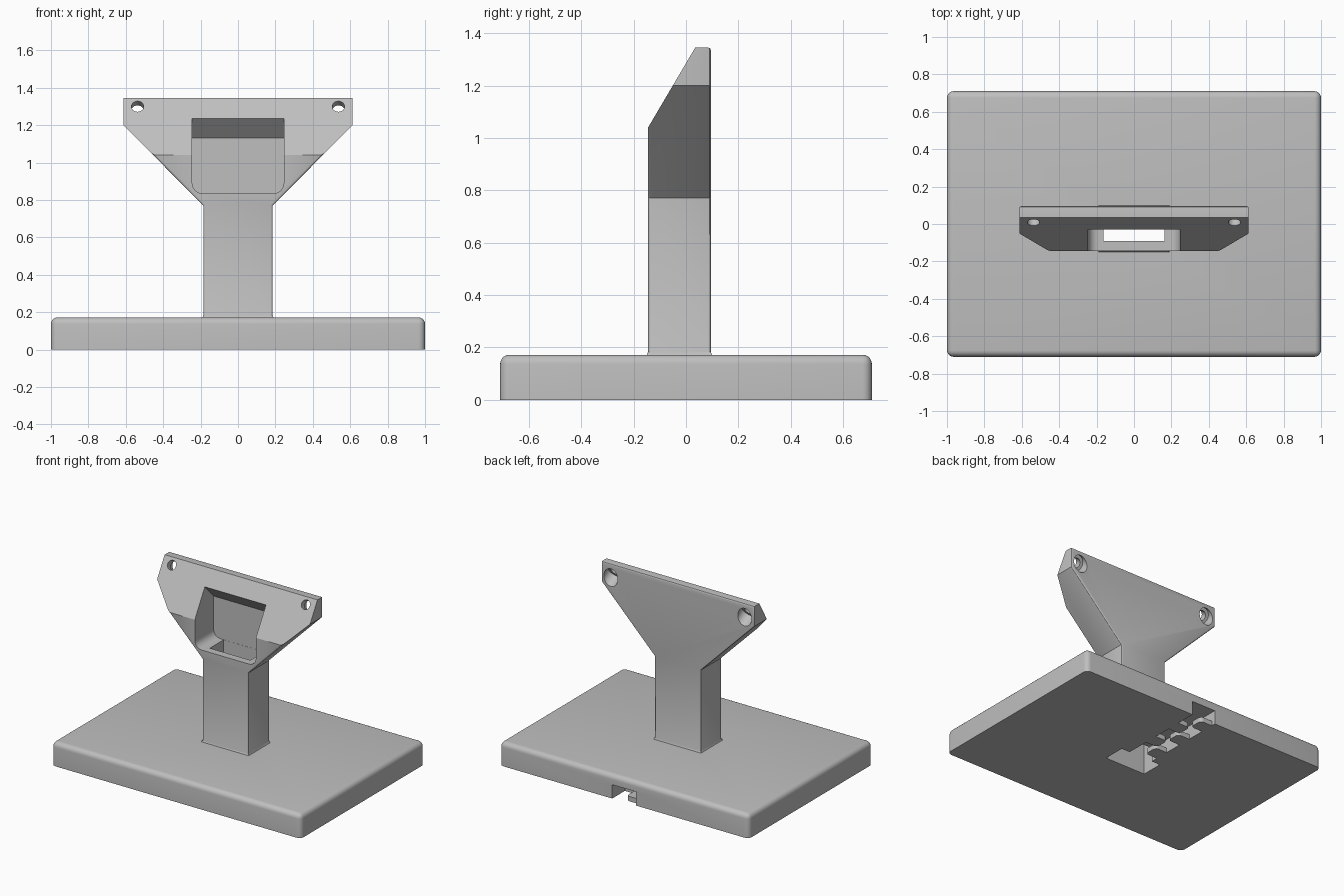
import bpy, bmesh, math
from mathutils import Vector

if "Cube" in bpy.data.objects:
    bpy.data.objects.remove(bpy.data.objects["Cube"])

grey = bpy.data.materials.new("plain_grey")
grey.use_nodes = True
grey.diffuse_color = (0.52, 0.52, 0.52, 1)
grey.node_tree.nodes["Principled BSDF"].inputs["Base Color"].default_value = grey.diffuse_color


def finish(bm, name):
    bmesh.ops.recalc_face_normals(bm, faces=bm.faces)
    mesh = bpy.data.meshes.new(name)
    bm.to_mesh(mesh)
    bm.free()
    mesh.materials.append(grey)
    ob = bpy.data.objects.new(name, mesh)
    bpy.context.collection.objects.link(ob)
    return ob


def prism(points, along):
    """Extrude a closed outline of 3D points by a vector."""
    bm = bmesh.new()
    face = bm.faces.new([bm.verts.new(p) for p in points])
    ext = bmesh.ops.extrude_face_region(bm, geom=[face])
    verts = [g for g in ext["geom"] if isinstance(g, bmesh.types.BMVert)]
    bmesh.ops.translate(bm, verts=verts, vec=along)
    bmesh.ops.recalc_face_normals(bm, faces=bm.faces)
    return bm


def block(x0, x1, y0, y1, z0, z1):
    return prism([(x0, y0, z0), (x1, y0, z0), (x1, y1, z0), (x0, y1, z0)], (0, 0, z1 - z0))


def round_edges(bm, test, radius, segments):
    edges = [e for e in bm.edges if test(*(v.co for v in e.verts))]
    bmesh.ops.bevel(bm, geom=edges, offset=radius, segments=segments,
                    profile=0.5, affect='EDGES', clamp_overlap=True)


def rod(name, start, end, radius):
    bm = bmesh.new()
    bmesh.ops.create_cone(bm, cap_ends=True, segments=32, radius1=radius,
                          radius2=radius, depth=(end - start).length)
    ob = finish(bm, name)
    ob.rotation_euler = (end - start).to_track_quat('Z', 'Y').to_euler()
    ob.location = (start + end) / 2
    return ob


def combine(ob, other, operation):
    bpy.context.view_layer.update()
    mod = ob.modifiers.new("boolean", 'BOOLEAN')
    mod.operation, mod.object, mod.solver = operation, other, 'EXACT'
    bpy.context.view_layer.objects.active = ob
    bpy.ops.object.modifier_apply(modifier=mod.name)
    bpy.data.objects.remove(other)


# Base slab, rounded everywhere but underneath
bm = block(-1, 1, -0.71, 0.71, 0, 0.172)
round_edges(bm, lambda a, b: a.z > 0.1 or b.z > 0.1, 0.035, 5)
stand = finish(bm, "stand")

# Column and flared head from one front outline, cut by the slanted face
half = [(0.185, 0.1), (0.185, 0.77), (0.613, 1.2), (0.613, 1.345)]
outline = half + [(-x, z) for x, z in reversed(half)]
bm = prism([(x, -0.145, z) for x, z in outline], (0, 0.24, 0))
normal = Vector((0, -0.861, 0.508))
cut = bmesh.ops.bisect_plane(bm, geom=bm.verts[:] + bm.edges[:] + bm.faces[:],
                             plane_co=(0, -0.145, 1.04), plane_no=normal, clear_outer=True)
rim = [g for g in cut["geom_cut"] if isinstance(g, bmesh.types.BMEdge)]
bmesh.ops.holes_fill(bm, edges=rim)
round_edges(bm, lambda a, b: (a.y > 0.09 and b.y > 0.09)
            or (a.y < -0.14 and b.y < -0.14 and min(a.z, b.z) < 1), 0.01, 3)
combine(stand, finish(bm, "column_and_head"), 'UNION')

# Small flare where the column meets the base
bm = block(-0.195, 0.195, -0.155, 0.105, 0.16, 0.183)
for v in bm.verts:
    if v.co.z > 0.17:
        v.co.x *= 0.185 / 0.195
        v.co.y += 0.01 if v.co.y < 0 else -0.01
combine(stand, finish(bm, "column_foot"), 'UNION')

# Head pocket with a sloping ceiling and rounded lower corners
side = [(-0.3, 0.835), (0.07, 0.835), (0.07, 1.13), (-0.03, 1.235), (-0.3, 1.5)]
bm = prism([(-0.245, y, z) for y, z in side], (0.49, 0, 0))
round_edges(bm, lambda a, b: max(a.z, b.z) < 0.84 and abs(a.x - b.x) < 0.01, 0.055, 6)
combine(stand, finish(bm, "pocket"), 'DIFFERENCE')

# Cable shaft down the column and channel out to the back
combine(stand, finish(block(-0.163, 0.163, -0.09, 0.069, -0.1, 0.9), "shaft"), 'DIFFERENCE')
combine(stand, finish(block(-0.095, 0.095, 0, 0.8, -0.1, 0.1), "channel"), 'DIFFERENCE')

# Counterbored screw holes square to the slanted face
for sx in (-1, 1):
    face = Vector((sx * 0.537, 0.008, 1.3))
    combine(stand, rod("screw_hole", face + normal * 0.1, face - normal * 0.2, 0.033), 'DIFFERENCE')
    combine(stand, rod("counterbore", face - normal * 0.045, face - normal * 0.25, 0.055), 'DIFFERENCE')

bpy.ops.object.select_all(action='DESELECT')
stand.select_set(True)
bpy.context.view_layer.objects.active = stand
bpy.ops.object.shade_smooth_by_angle(angle=math.radians(30))

# Alternating tabs that hold the cable in the channel
for i, y in enumerate((0.17, 0.285, 0.4, 0.515, 0.63)):
    s = -1 if i % 2 == 0 else 1
    bm = block(min(s * 0.095, 0), max(s * 0.095, 0), y - 0.05, y + 0.05, 0, 0.035)
    round_edges(bm, lambda a, b: abs(a.x) + abs(b.x) < 0.01 and abs(a.z - b.z) > 0.01, 0.025, 4)
    finish(bm, f"cable_tab_{i + 1}")
